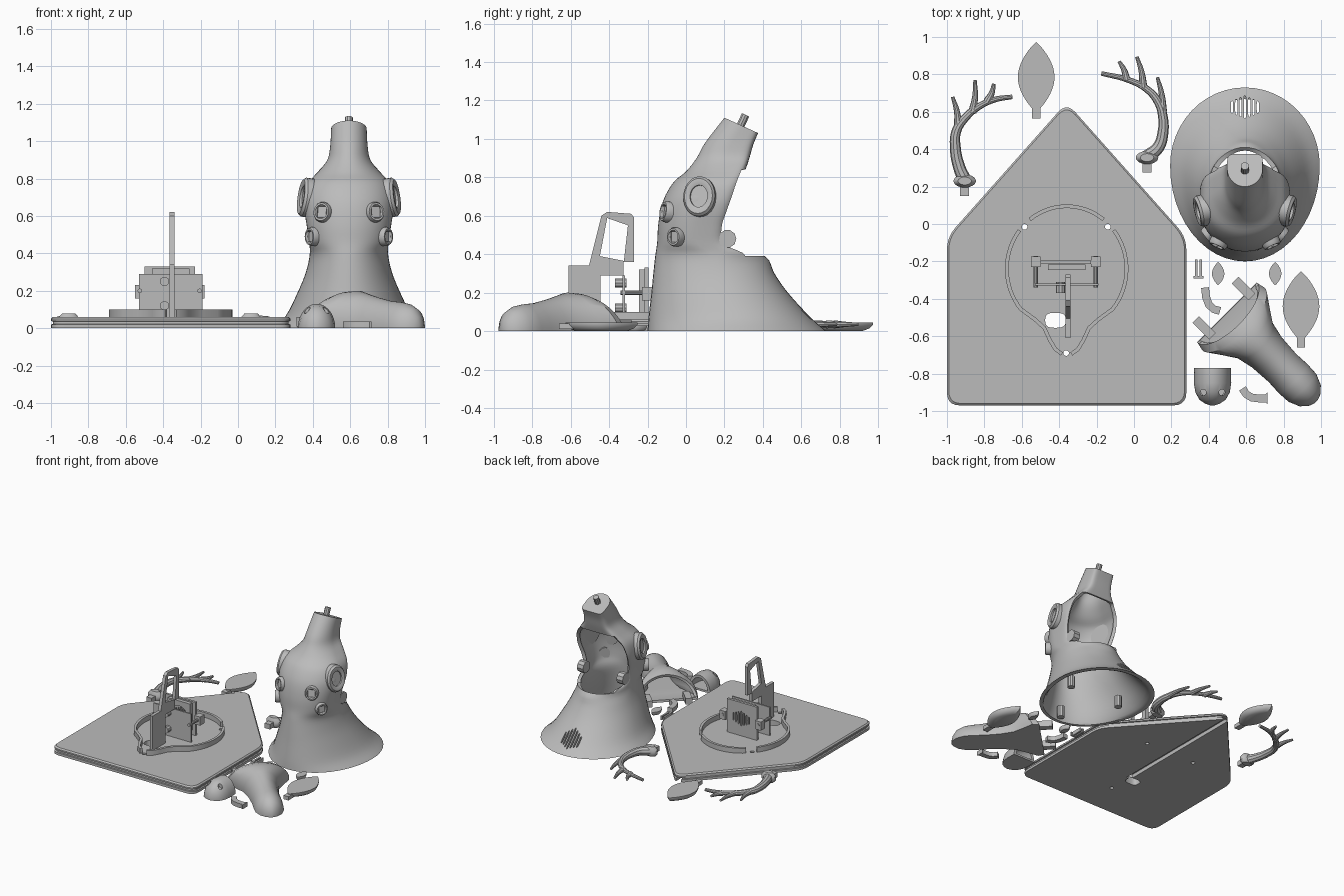
import bpy, bmesh, math
from mathutils import Vector

if "Cube" in bpy.data.objects:
    bpy.data.objects.remove(bpy.data.objects["Cube"])

grey = bpy.data.materials.new("plain_grey")
grey.use_nodes = True
COLOUR = (0.5, 0.5, 0.5, 1)
grey.diffuse_color = COLOUR
for node in grey.node_tree.nodes:
    if node.type == "BSDF_PRINCIPLED":
        node.inputs["Base Color"].default_value = COLOUR


# ---------- helpers ----------
def shade(o):
    o.data.shade_smooth()
    o.data.set_sharp_from_angle(angle=math.radians(35))


def finish(o):
    """Bake modifiers, keep everything above the floor, shade by angle."""
    bpy.context.view_layer.update()
    dg = bpy.context.evaluated_depsgraph_get()
    me = bpy.data.meshes.new_from_object(o.evaluated_get(dg))
    o.modifiers.clear()
    o.data = me
    for v in me.vertices:
        v.co.z = max(v.co.z, 0)
    shade(o)
    return o


def loft(name, rings, caps=(True, True), keep=lambda i, j: True):
    bm = bmesh.new()
    vs = [[bm.verts.new(p) for p in r] for r in rings]
    n = len(vs[0])
    for i in range(len(vs) - 1):
        for j in range(n):
            if keep(i, j):
                k = (j + 1) % n
                bm.faces.new((vs[i][j], vs[i][k], vs[i + 1][k], vs[i + 1][j]))
    for cap, ring in zip(caps, (vs[0], vs[-1])):
        if cap:
            bm.faces.new(ring)
    bmesh.ops.recalc_face_normals(bm, faces=bm.faces)
    me = bpy.data.meshes.new(name)
    bm.to_mesh(me)
    bm.free()
    me.materials.append(grey)
    o = bpy.data.objects.new(name, me)
    bpy.context.collection.objects.link(o)
    shade(o)
    return o


AXES = {"X": lambda u, v, w: (w, u, v), "Y": lambda u, v, w: (u, w, v), "Z": lambda u, v, w: (u, v, w)}


def prism(name, pts, lo, hi, axis="Z"):
    return loft(name, [[AXES[axis](u, v, w) for u, v in pts] for w in (lo, hi)])


def rect(u0, u1, v0, v1):
    return [(u0, v0), (u1, v0), (u1, v1), (u0, v1)]


def power(value, n):
    return math.copysign(abs(value) ** (2 / n), value)


def oval(cx, cy, rx, ry, n=2, count=24):
    angles = [math.tau * k / count for k in range(count)]
    return [(cx + rx * power(math.cos(a), n), cy + ry * power(math.sin(a), n)) for a in angles]


def cut(o, cutters):
    for c in cutters:
        m = o.modifiers.new("cut", "BOOLEAN")
        m.operation, m.solver, m.object = "DIFFERENCE", "EXACT", c
        c.hide_render = True
    finish(o)
    for c in cutters:
        bpy.data.objects.remove(c)


def hollow(o, thickness):
    m = o.modifiers.new("wall", "SOLIDIFY")
    m.thickness, m.offset = thickness, -1
    return finish(o)


def tube(name, path, radii):
    cu = bpy.data.curves.new(name, "CURVE")
    cu.dimensions, cu.bevel_depth, cu.bevel_resolution = "3D", 1, 3
    cu.resolution_u, cu.use_fill_caps = 5, True
    sp = cu.splines.new("BEZIER")
    sp.bezier_points.add(len(path) - 1)
    for k, (b, p) in enumerate(zip(sp.bezier_points, path)):
        b.co = p
        b.handle_left_type = b.handle_right_type = "AUTO"
        b.radius = radii[0] + (radii[1] - radii[0]) * k / (len(path) - 1)
    tmp = bpy.data.objects.new(name + "_path", cu)
    bpy.context.collection.objects.link(tmp)
    bpy.context.view_layer.update()
    me = bpy.data.meshes.new_from_object(tmp.evaluated_get(bpy.context.evaluated_depsgraph_get()))
    bpy.data.objects.remove(tmp)
    me.materials.clear()
    me.materials.append(grey)
    o = bpy.data.objects.new(name, me)
    bpy.context.collection.objects.link(o)
    shade(o)


def ribbon(name, path, width, lo, hi):
    p = [Vector(q) for q in path]
    left, right = [], []
    for k, q in enumerate(p):
        d = (p[min(k + 1, len(p) - 1)] - p[max(k - 1, 0)]).normalized()
        side = Vector((-d.y, d.x)) * width / 2
        left.append(q + side)
        right.append(q - side)
    return prism(name, left + right[::-1], lo, hi)


def vents(cx, cv, lo, hi, axis):
    return [prism("vent_cutter", oval(cx + 0.023 * k, cv, 0.006, 0.062 - 0.01 * abs(k), 4, 12), lo, hi, axis)
            for k in range(-3, 4)]


# ---------- base plate ----------
corners = [Vector(c) for c in ((-1, -0.97), (0.28, -0.97), (0.28, -0.07), (-0.36, 0.65), (-1, -0.07))]
outline = []
for k, c in enumerate(corners):
    a = c + (corners[k - 1] - c).normalized() * 0.07
    b = c + (corners[(k + 1) % 5] - c).normalized() * 0.07
    outline += [a.lerp(c, t / 5).lerp(c.lerp(b, t / 5), t / 5) for t in range(6)]
mid = Vector((-0.36, -0.3))
steps = ((0, 1), (0.02, 1), (0.022, 0.985), (0.036, 0.985), (0.038, 1), (0.05, 1), (0.06, 0.985))
plate = loft("base_plate", [[(*(mid + (p - mid) * s), z) for p in outline] for z, s in steps])
cut(plate, [prism("hole_cutter", oval(x, y, 0.015, 0.015), -0.1, 0.2)
            for x, y in ((-0.585, -0.015), (-0.14, -0.015), (-0.363, -0.69))]
    + [prism("cable_cutter", oval(-0.42, -0.515, 0.055, 0.04, 3), -0.1, 0.2),
       prism("channel_cutter", rect(-0.385, -0.345, -0.5, 0.7), -0.1, 0.03)])

# ---------- locating ring ----------
def arc(a0, a1):
    angles = [math.radians(a0 + (a1 - a0) * k / 16) for k in range(17)]
    return [(0.32 * math.cos(a), -0.24 + 0.335 * math.sin(a)) for a in angles]


ribbon("ring_back", [(x - 0.36, y) for x, y in arc(52, 128)], 0.02, 0.05, 0.1)
throat = [(-0.17, -0.51), (-0.12, -0.555), (-0.09, -0.62), (-0.06, -0.67), (-0.025, -0.695)]
for side, label in ((1, "right"), (-1, "left")):
    ribbon("ring_" + label, [(side * x - 0.36, y) for x, y in arc(142, 220) + throat], 0.02, 0.05, 0.1)

# ---------- upright bracket and boards ----------
bracket = prism("bracket", [(-0.61, 0.05), (-0.61, 0.34), (-0.505, 0.34), (-0.44, 0.6), (-0.41, 0.62),
                            (-0.285, 0.61), (-0.27, 0.59), (-0.27, 0.36), (-0.325, 0.36), (-0.325, 0.29),
                            (-0.445, 0.29), (-0.445, 0.05)], -0.365, -0.34, "X")
cut(bracket, [prism("window_cutter", [(-0.448, 0.39), (-0.323, 0.365), (-0.302, 0.55), (-0.41, 0.588)],
                    -0.5, -0.2, "X")])
prism("front_board", rect(-0.53, -0.19, 0.05, 0.29), -0.33, -0.318, "Y")
board = prism("speaker_board", rect(-0.5, -0.23, 0.05, 0.33), -0.215, -0.195, "Y")
cut(board, vents(-0.36, 0.2, -0.4, 0, "Y"))
cut(prism("speaker_frame", rect(-0.46, -0.26, 0.1, 0.32), -0.245, -0.216, "Y"),
    [prism("frame_cutter", oval(-0.36, 0.2, 0.08, 0.08), -0.4, 0, "Y")])
for x in (-0.525, -0.205):
    prism("board_clamp", rect(x - 0.025, x + 0.025, 0.16, 0.23), -0.23, -0.175, "Y")
    tube("clamp_screw", [(x, -0.34, 0.2), (x, -0.17, 0.2)], (0.012, 0.012))
for z in (0.25, 0.12):
    tube("bracket_bolt", [(-0.393, -0.37, z), (-0.393, -0.31, z)], (0.025, 0.025))

# ---------- hollow head and neck ----------
HX, COUNT, SUB = 0.593, 48, 4
# front y, front z, back y, back z, half width, squareness of the back
rows = [(-0.2, 0, 0.73, 0, 0.4, 2), (-0.195, 0.07, 0.65, 0.07, 0.335, 2), (-0.18, 0.2, 0.53, 0.2, 0.27, 2),
        (-0.17, 0.3, 0.46, 0.3, 0.23, 2), (-0.16, 0.39, 0.41, 0.39, 0.21, 2), (-0.15, 0.46, 0.23, 0.45, 0.212, 5),
        (-0.145, 0.55, 0.21, 0.54, 0.225, 6), (-0.13, 0.64, 0.235, 0.62, 0.238, 6),
        (-0.105, 0.71, 0.26, 0.69, 0.24, 6), (-0.06, 0.78, 0.285, 0.77, 0.22, 6),
        (0, 0.83, 0.31, 0.84, 0.165, 6), (0.055, 0.9, 0.33, 0.9, 0.115, 6),
        (0.1, 0.98, 0.35, 0.97, 0.1, 6), (0.2, 1.11, 0.375, 1.03, 0.095, 6)]


def spline(a, b, c, d, t):
    return b + (c - a) * t / 2 + (a - 2.5 * b + 2 * c - d / 2) * t * t + (1.5 * (b - c) + (d - a) / 2) * t ** 3


def head_ring(fy, fz, by, bz, rx, n):
    ring = []
    for k in range(COUNT):
        a = math.tau * k / COUNT
        e = n if math.cos(a) < 0 else 2
        depth = -power(math.cos(a), e)
        s = 0.55 + (0.55 if depth < 0 else 0.45) * depth
        ring.append((HX + rx * power(math.sin(a), e), fy + (by - fy) * s, fz + (bz - fz) * s))
    return ring


rings = []
for i in range(len(rows) - 1):
    near = [rows[max(0, min(len(rows) - 1, i + k))] for k in (-1, 0, 1, 2)]
    rings += [head_ring(*[spline(*col, t / SUB) for col in zip(*near)]) for t in range(SUB)]
rings.append(head_ring(*rows[-1]))


def head_face(i, j):
    open_back = 4 * SUB <= i < 10 * SUB
    return not (open_back and abs((j + 0.5) / COUNT - 0.5) < 0.14)


head = hollow(loft("head", rings, (False, True), head_face), 0.025)
cut(head, vents(HX, 0.625, 0.02, 0.3, "Z"))
tube("muzzle_peg", [(HX, 0.28, 1.06), (HX, 0.31, 1.125)], (0.022, 0.022))
for x, y in ((0.365, 0.25), (0.82, 0.25), (HX, -0.14)):
    tube("screw_post", [(x, y, 0.01), (x, y, 0.1)], (0.028, 0.028))


def socket(name, pos, normal, rx, ry, n):
    q = Vector(normal).to_track_quat("Z", "Y")
    steps = ((1, -0.04, 2), (1, 0.008, 2), (0.88, 0.022, 2), (0.7, 0.022, 2), (0.55, 0.016, n), (0.55, 0.003, n))
    loft(name, [[Vector(pos) + q @ Vector((u, v, h)) for u, v in oval(0, 0, rx * s, ry * s, e)]
                for s, h, e in steps])


for s, label in ((1, "left"), (-1, "right")):
    socket("antler_socket_" + label, (HX + s * 0.14, -0.1, 0.62), (s * 0.4, -0.9, 0.15), 0.05, 0.055, 8)
    socket("eye_socket_" + label, (HX + s * 0.195, -0.055, 0.49), (s * 0.8, -0.6, 0), 0.045, 0.05, 8)
    socket("ear_socket_" + label, (HX + s * 0.235, 0.07, 0.7), (s, -0.25, 0.15), 0.085, 0.105, 2)
    tube("jaw_lug_" + label, [(HX + s * 0.15, 0.215, 0.48), (HX + s * 0.205, 0.215, 0.48)], (0.047, 0.047))

# ---------- muzzle and nose ----------
def arch(name, origin, axis, sections, shear):
    o, d = Vector(origin), Vector(axis).normalized()
    side, end, rings = Vector((-d.y, d.x, 0)), sections[-1][0], []
    for t, w, h in sections:
        ring = []
        for k in range(25):
            a = math.pi * k / 24
            z = h * math.sin(a)
            ring.append(o + d * (t + shear * (1 - t / end) * z) + side * w * math.cos(a) + Vector((0, 0, z)))
        rings.append(ring)
    return hollow(loft(name, rings, (False, True)), 0.022)


arch("muzzle", (0.497, -0.473, 0), (1, -1, 0),
     [(0, 0.225, 0.18), (0.05, 0.236, 0.195), (0.12, 0.187, 0.2), (0.2, 0.135, 0.185), (0.3, 0.113, 0.165),
      (0.42, 0.105, 0.145), (0.5, 0.109, 0.14), (0.57, 0.105, 0.13), (0.63, 0.08, 0.105), (0.665, 0.04, 0.06),
      (0.675, 0.01, 0.02)], 0.5)
for x, y in ((0.36, -0.54), (0.57, -0.33)):
    ribbon("muzzle_tab", [(x - 0.03, y + 0.03), (x + 0.06, y - 0.06)], 0.05, 0.01, 0.06)
nose = arch("nose_cap", (0.42, -0.77, 0), (0, -1, 0),
            [(0, 0.098, 0.125), (0.08, 0.1, 0.13), (0.13, 0.092, 0.12), (0.17, 0.07, 0.09), (0.19, 0.04, 0.055),
             (0.2, 0.01, 0.015)], 0)
cut(nose, [prism("nostril_cutter", oval(x, -0.9, 0.016, 0.016), 0.04, 0.3) for x in (0.37, 0.47)])

# ---------- ears and eyelids ----------
def leaf(name, x, y, half, length, top):
    pts = []
    for s in (1, -1):
        for k in range(16):
            t = k / 16 if s > 0 else 1 - k / 16
            pts.append((s * half * math.sin(math.pi * t) ** 0.85, (t - 0.5) * length))
    loft(name, [[(x + u * f, y + v * f, top * h) for u, v in pts]
                for f, h in ((0.7, 0), (0.9, 0.3), (1, 0.75), (1, 1))])


for x, y in ((-0.523, 0.785), (0.893, -0.44)):
    leaf("ear", x, y, 0.098, 0.375, 0.045)
    prism("ear_stem", rect(x - 0.022, x + 0.022, y - 0.22, y - 0.14), 0.01, 0.04)
for x in (0.45, 0.755):
    leaf("eyelid", x, -0.265, 0.033, 0.125, 0.03)

# ---------- antlers ----------
def antler(label, x, y, beam, tines):
    def at(p):
        return (x + p[0], y + p[1], 0.035)
    tube("antler_beam_" + label, [at(p) for p in beam], (0.036, 0.012))
    for a, b in tines:
        bend = ((a[0] + b[0]) / 2 + 0.008, (a[1] + b[1]) / 2)
        tube("antler_tine_" + label, [at(p) for p in (a, bend, b)], (0.022, 0.009))
    loft("antler_burr_" + label, [[(u, v, z) for u, v in oval(x, y - 0.005, 0.06 * f, 0.035 * f)]
                                  for f, z in ((0.7, 0), (1, 0.02), (1, 0.05), (0.6, 0.078))])
    prism("antler_stem_" + label, rect(x - 0.024, x + 0.024, y - 0.085, y), 0.01, 0.05)


antler("right", -0.905, 0.235, [(0, 0), (-0.03, 0.07), (-0.05, 0.17), (-0.045, 0.26), (0, 0.33), (0.07, 0.39),
                                (0.16, 0.43), (0.255, 0.445)],
       [((-0.035, 0.29), (-0.065, 0.445)), ((0.04, 0.36), (0.055, 0.535)), ((0.12, 0.42), (0.155, 0.515))])
antler("left", 0.07, 0.36, [(0, 0), (0.06, 0.05), (0.085, 0.13), (0.085, 0.21), (0.06, 0.29), (0, 0.36),
                            (-0.1, 0.41), (-0.245, 0.445)],
       [((0.085, 0.24), (0.055, 0.425)), ((-0.02, 0.37), (-0.055, 0.535)), ((-0.11, 0.41), (-0.15, 0.51))])

# ---------- small loose parts ----------
ribbon("hook_a", [(0.38, -0.34), (0.385, -0.39), (0.4, -0.43), (0.425, -0.455), (0.46, -0.465)], 0.042, 0, 0.035)
ribbon("hook_b", [(0.58, -0.88), (0.6, -0.91), (0.63, -0.928), (0.67, -0.933), (0.715, -0.933)], 0.042, 0, 0.035)
prism("hook_b_foot", [(0.68, -0.93), (0.715, -0.9), (0.715, -0.965)], 0, 0.035)
for x in (0.333, 0.357):
    prism("pin_shaft", rect(x - 0.007, x + 0.007, -0.28, -0.19), 0, 0.03)
prism("pin_foot", rect(0.318, 0.372, -0.292, -0.278), 0, 0.03)
